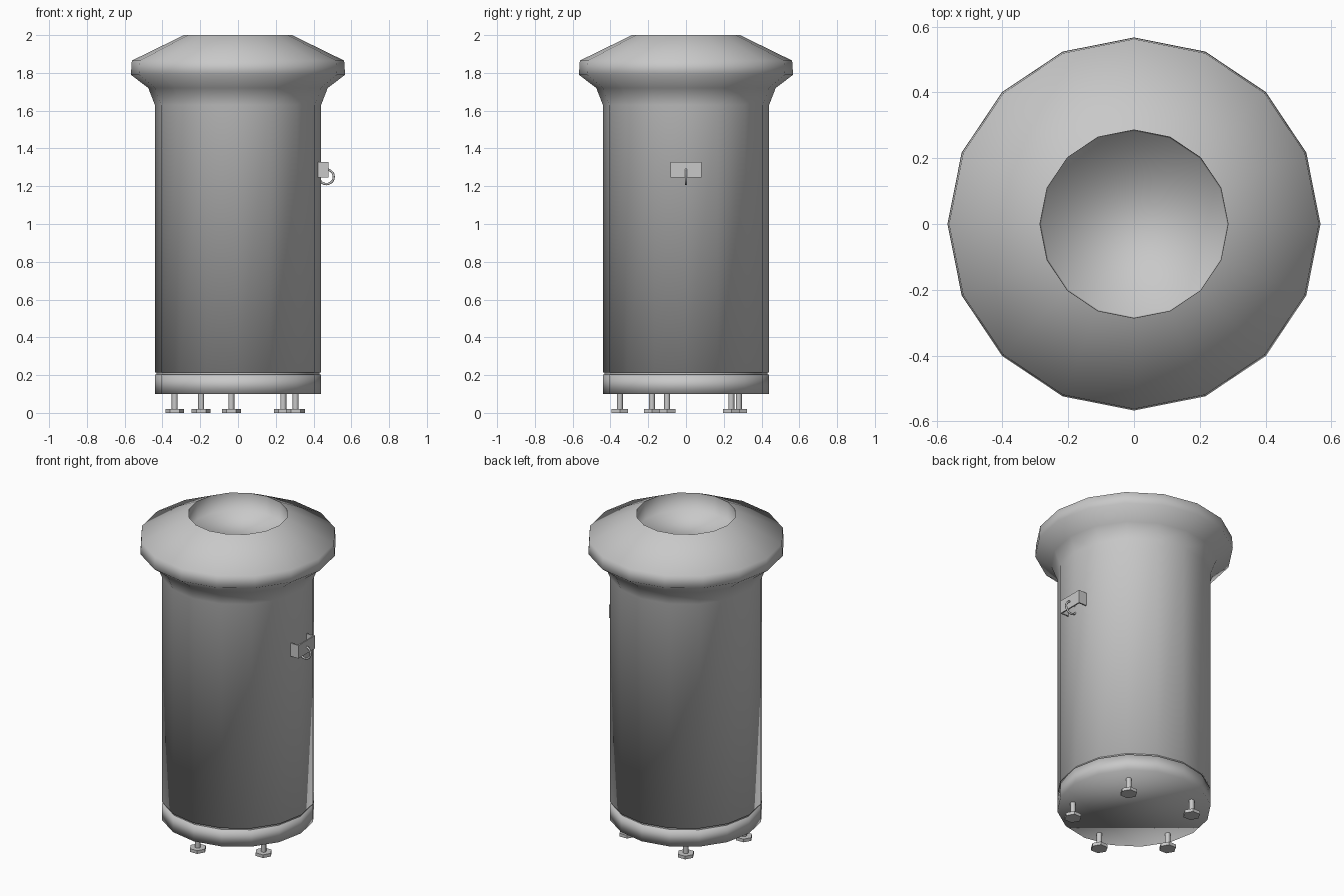
import bpy
import bmesh
from math import cos, sin, pi, radians
from mathutils import Matrix, Vector

cube = bpy.data.objects.get("Cube")
if cube:
    bpy.data.objects.remove(cube, do_unlink=True)

SIDES = 16

grey = bpy.data.materials.new("plain_grey")
grey.use_nodes = True
grey.diffuse_color = (0.58, 0.58, 0.58, 1)
grey.node_tree.nodes["Principled BSDF"].inputs["Base Color"].default_value = grey.diffuse_color


def finish(name, bm, smooth_angle):
    bmesh.ops.recalc_face_normals(bm, faces=bm.faces)
    mesh = bpy.data.meshes.new(name)
    bm.to_mesh(mesh)
    bm.free()
    mesh.materials.append(grey)
    mesh.shade_smooth()
    mesh.set_sharp_from_angle(angle=radians(smooth_angle))
    obj = bpy.data.objects.new(name, mesh)
    bpy.context.collection.objects.link(obj)
    return obj


def lathe(bm, profile, sides, centre=(0, 0)):
    """Turn (radius, z) points around z and cap both ends."""
    rings = []
    for r, z in profile:
        rings.append([bm.verts.new((centre[0] + r * cos(2 * pi * i / sides),
                                    centre[1] + r * sin(2 * pi * i / sides), z))
                      for i in range(sides)])
    for a, b in zip(rings, rings[1:]):
        for i in range(sides):
            j = (i + 1) % sides
            bm.faces.new((a[i], a[j], b[j], b[i]))
    bm.faces.new(rings[0])
    bm.faces.new(rings[-1])


def box(bm, low, high):
    low, high = Vector(low), Vector(high)
    size = high - low
    matrix = Matrix.Translation((low + high) / 2) @ Matrix.Diagonal((*size, 1))
    bmesh.ops.create_cube(bm, size=1, matrix=matrix)


# Body with flared head and shallow recessed opening
bm = bmesh.new()
lathe(bm, [(0.44, 0.215), (0.44, 1.63), (0.475, 1.72), (0.567, 1.79),
           (0.562, 1.865), (0.286, 2.0), (0.282, 1.89)], SIDES)
finish("body", bm, 100)

# Base plate, with a thin shadow gap under the body
bm = bmesh.new()
lathe(bm, [(0.44, 0.1), (0.44, 0.203)], SIDES)
finish("base_plate", bm, 100)
bm = bmesh.new()
lathe(bm, [(0.432, 0.2), (0.432, 0.22)], SIDES)
finish("base_gap", bm, 40)

# Five levelling feet: hexagonal pad and thin stem
feet = [(-0.335, -0.10), (-0.035, -0.35), (0.305, -0.18), (0.24, 0.24), (-0.195, 0.28)]
for number, spot in enumerate(feet, 1):
    bm = bmesh.new()
    lathe(bm, [(0.05, 0.0), (0.05, 0.02)], 6, spot)
    lathe(bm, [(0.016, 0.02), (0.016, 0.102)], 8, spot)
    finish(f"foot_{number}", bm, 50)

# Latch bracket: outer plate with two end flanges
bm = bmesh.new()
box(bm, (0.472, -0.083, 1.245), (0.48, 0.083, 1.327))
for side in (-1, 1):
    box(bm, (0.42, side * 0.079 - 0.004, 1.245), (0.473, side * 0.079 + 0.004, 1.327))
finish("latch_bracket", bm, 30)

# Ring through the bracket
bpy.ops.mesh.primitive_torus_add(location=(0.468, 0, 1.25), rotation=(pi / 2, 0, 0),
                                 major_segments=20, minor_segments=8,
                                 major_radius=0.039, minor_radius=0.006)
ring = bpy.context.object
ring.name = "latch_ring"
ring.data.materials.append(grey)
ring.data.shade_smooth()
